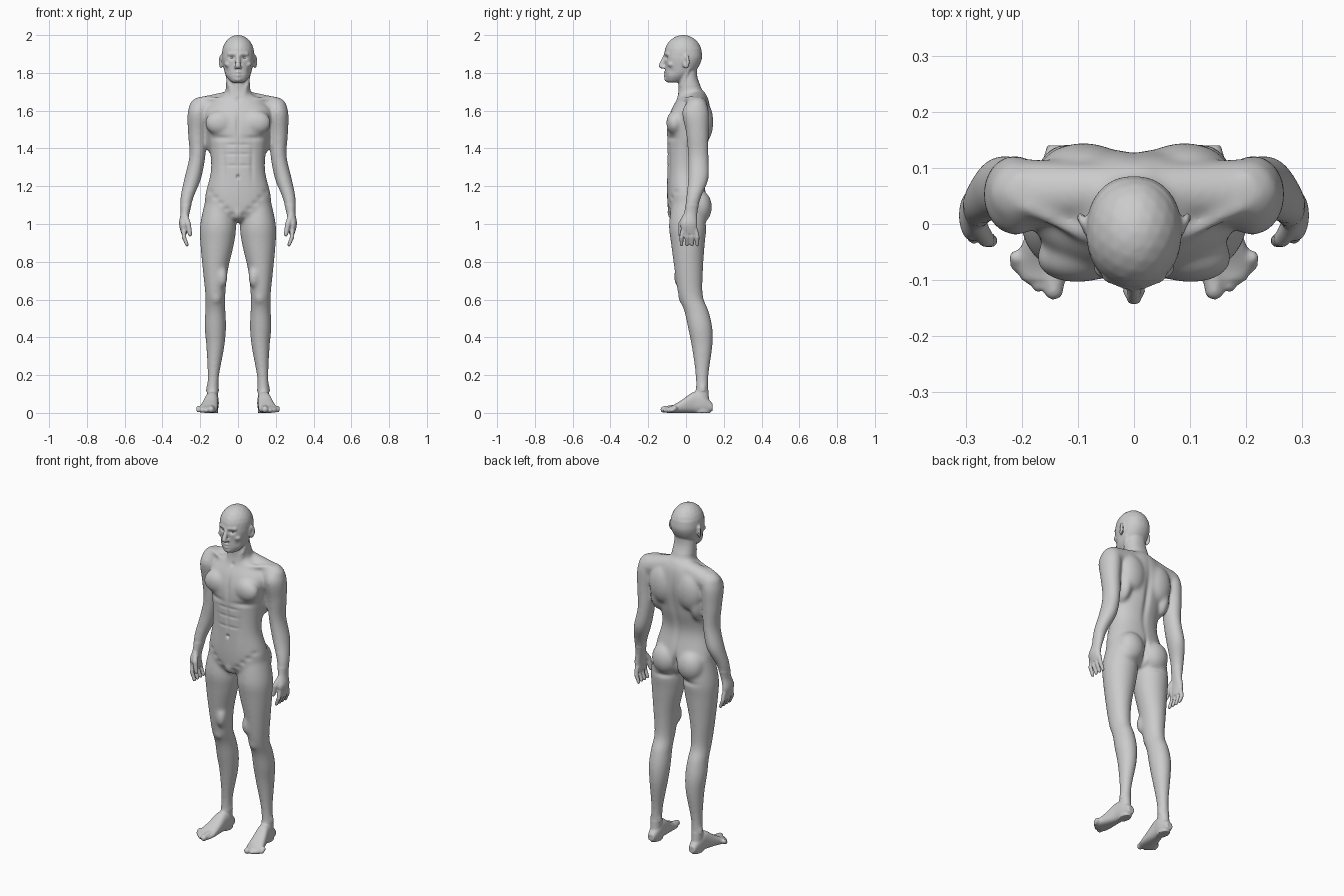
import bpy
import bmesh
import math
from mathutils import Matrix, Vector

cube = bpy.data.objects.get("Cube")
if cube:
    bpy.data.objects.remove(cube, do_unlink=True)

skin = bpy.data.materials.new("clay grey")
skin.use_nodes = True
grey = (.6, .6, .6, 1)
skin.diffuse_color = grey
for node in skin.node_tree.nodes:
    if node.type == "BSDF_PRINCIPLED":
        node.inputs["Base Color"].default_value = grey

form = bmesh.new()


def spline(before, start, end, after, t):
    """Smooth interpolation from start to end."""
    slope = (end - before) / 2
    next_slope = (after - start) / 2
    rise = end - start
    bend = 3 * rise - 2 * slope - next_slope
    twist = slope + next_slope - 2 * rise
    return start + t * (slope + t * (bend + t * twist))


def loft(rings, axis="z", power=2, sides=32, steps=6):
    """Skin through rings given as (position, centre x, half width, low edge, high edge)."""
    fine = []
    last = len(rings) - 1
    for i in range(last):
        near = [rings[max(0, min(last, i + k))] for k in (-1, 0, 1, 2)]
        fine += [[spline(*values, s / steps) for values in zip(*near)] for s in range(steps)]
    fine.append(rings[-1])
    loops = []
    for position, centre, width, low, high in fine:
        loop = []
        for k in range(sides):
            angle = math.tau * k / sides
            c, s = math.cos(angle), math.sin(angle)
            across = centre + width * math.copysign(abs(c) ** (2 / power), c)
            depth = math.copysign(abs(s) ** (2 / power), s)
            along = (low + high + (high - low) * depth) / 2
            point = (across, along, position) if axis == "z" else (across, position, along)
            loop.append(form.verts.new(point))
        loops.append(loop)
    for lower, upper in zip(loops, loops[1:]):
        for k in range(sides):
            n = (k + 1) % sides
            form.faces.new((lower[k], lower[n], upper[n], upper[k]))
    form.faces.new(loops[0][::-1])
    form.faces.new(loops[-1])


def blob(centre, radii, turn=0):
    """Ellipsoid mass, optionally turned about z."""
    matrix = (Matrix.Translation(centre) @ Matrix.Rotation(turn, 4, "Z")
              @ Matrix.Diagonal((*radii, 1)))
    bmesh.ops.create_icosphere(form, subdivisions=3, radius=1, matrix=matrix)


def chain(*beads):
    """Rounded rod through (x, y, z, radius) points."""
    for start, end in zip(beads, beads[1:]):
        a, b = Vector(start), Vector(end)
        count = max(2, int((b - a).length / (min(a.w, b.w) * .4)))
        for k in range(count + 1):
            bead = a.lerp(b, k / count)
            bmesh.ops.create_icosphere(form, subdivisions=2, radius=bead.w,
                                       matrix=Matrix.Translation(bead.xyz))


def mirror_parts():
    """Copy everything built so far to the right side."""
    everything = form.verts[:] + form.edges[:] + form.faces[:]
    for item in bmesh.ops.duplicate(form, geom=everything)["geom"]:
        if isinstance(item, bmesh.types.BMVert):
            item.co.x *= -1


def link_part(name, geometry):
    """Make a smooth-shaded object of one colour from a bmesh."""
    for face in geometry.faces:
        face.smooth = True
    mesh = bpy.data.meshes.new(name)
    geometry.to_mesh(mesh)
    geometry.free()
    mesh.materials.append(skin)
    part = bpy.data.objects.new(name, mesh)
    bpy.context.collection.objects.link(part)
    return part


# Left arm, from shoulder cap to palm
loft([(1.67, .2, .02, .03, .09), (1.6, .21, .055, -.02, .12), (1.48, .215, .05, 0, .12),
      (1.36, .215, .043, .01, .12), (1.24, .24, .045, .01, .12), (1.14, .27, .035, 0, .08),
      (1.06, .28, .024, -.01, .06), (1, .29, .022, -.03, .06), (.95, .285, .015, -.02, .06)])

# Fingers and thumb
for i in range(4):
    root, tip = .022 * i - .015, .028 * i - .024
    chain((.287, root, .97, .013), (.286, tip, .93, .012), (.27, tip, .89, .01))
chain((.28, 0, 1.04, .018), (.264, -.026, 1, .016), (.254, -.03, .945, .012))

# Left leg, with kneecap and inner thigh
loft([(1.14, .1, .07, -.07, .1), (1, .105, .095, -.09, .11), (.9, .11, .09, -.08, .1),
      (.75, .12, .066, -.06, .09), (.62, .12, .053, -.04, .09), (.54, .12, .054, -.01, .12),
      (.45, .12, .057, .01, .14), (.35, .12, .048, .03, .14), (.2, .13, .031, .05, .12),
      (.1, .135, .03, .05, .12), (0, .135, .03, .04, .13)])
blob((.116, -.016, .61), (.03, .025, .035))
blob((.085, -.03, .72), (.03, .035, .06))

# Left foot, toes and ankle bones
loft([(.14, .135, .02, .01, .05), (.09, .135, .033, 0, .1), (.04, .14, .036, 0, .11),
      (-.02, .15, .044, 0, .07), (-.07, .16, .05, 0, .04), (-.1, .16, .04, 0, .03)],
     axis="y", power=2.5)
chain((.14, -.07, .022, .021), (.143, -.118, .018, .018))
for i in range(4):
    x, reach = .17 + .013 * i, .012 * i - .11
    chain((x, -.06, .024, .014), (x, reach, .013, .012))
for x in (.11, .16):
    blob((x, .09, .13), (.012, .016, .02))

# Chest, shoulder blade, flank and buttock
blob((.088, -.052, 1.535), (.088, .052, .07), -.15)
blob((.09, .095, 1.54), (.08, .05, .11))
blob((.13, .05, 1.47), (.045, .075, .11))
blob((.083, .072, 1.09), (.08, .066, .09))

# Trapezius, collar bone and neck cord
chain((.03, .06, 1.66, .05), (.2, .055, 1.61, .064))
chain((.02, -.04, 1.645, .013), (.09, -.02, 1.66, .012), (.19, .03, 1.665, .013))
chain((.058, .01, 1.82, .014), (.04, -.022, 1.72, .015), (.018, -.038, 1.65, .012))

# Brow, cheek, nostril, lips and ear
chain((.012, -.106, 1.9, .012), (.045, -.092, 1.9, .013))
blob((.05, -.078, 1.845), (.022, .02, .018))
blob((.011, -.12, 1.83), (.009, .012, .009))
for z in (1.787, 1.802):
    chain((0, -.111, z, .009), (.022, -.1, 1.794, .006))
blob((.09, 0, 1.86), (.009, .022, .038), -.4)

mirror_parts()

# Torso, neck and face: (height, half width, front, back)
torso = [(1.01, .07, -.05, .06), (1.06, .155, -.09, .1), (1.14, .175, -.1, .11),
         (1.28, .144, -.1, .085), (1.4, .15, -.1, .11), (1.52, .17, -.1, .13),
         (1.6, .18, -.08, .13), (1.66, .12, -.05, .12), (1.7, .06, -.04, .1)]
neck = [(1.62, .08, -.04, .12), (1.7, .067, -.04, .09), (1.78, .06, -.04, .06),
        (1.86, .05, -.04, .06)]
face_shape = [(1.93, .08, -.105, .08), (1.88, .085, -.113, .085), (1.83, .077, -.11, .065),
              (1.79, .066, -.11, .03), (1.76, .045, -.105, -.01), (1.75, .03, -.1, -.03)]
for profile in (torso, neck, face_shape):
    loft([(z, 0, *size) for z, *size in profile], power=2.2)

# Cranium, nose, chin and pubic mound
blob((0, -.015, 1.901), (.086, .1, .1))
chain((0, -.11, 1.89, .011), (0, -.131, 1.837, .0145))
blob((0, -.098, 1.768), (.022, .017, .016))
blob((0, -.055, 1.06), (.045, .045, .045))

# Fuse all masses into one skin
bmesh.ops.recalc_face_normals(form, faces=form.faces)
body = link_part("body", form)
fuse = body.modifiers.new("fuse", "REMESH")
fuse.mode = "VOXEL"
fuse.voxel_size = .005
relax = body.modifiers.new("relax", "SMOOTH")
relax.iterations = 5
bpy.context.view_layer.update()
flesh = bmesh.new()
flesh.from_object(body, bpy.context.evaluated_depsgraph_get())
body.modifiers.clear()


def is_muscle(point):
    """Everything but the head, hands and feet."""
    hand = abs(point.x) > .22 and point.z < 1.1
    return .12 < point.z < 1.73 and not hand


# Blend muscles more broadly, leaving face, hands and feet crisp
broad = [v for v in flesh.verts if is_muscle(v.co)]
for _ in range(28):
    bmesh.ops.smooth_vert(flesh, verts=broad, factor=.5,
                          use_axis_x=True, use_axis_y=True, use_axis_z=True)
flesh.normal_update()

# Sculpted hollows: centre, reach, depth
strokes = [
    ((0, -.1, 1.53), (.012, .05, .06), .007),   # breastbone
    ((0, -.1, 1.36), (.01, .05, .08), .004),    # belly midline
    ((0, -.1, 1.25), (.008, .03, .01), .012),   # navel
    ((0, .12, 1.4), (.018, .06, .17), .011),    # spine
    ((0, .11, 1.08), (.011, .06, .06), .022),   # buttock cleft
    ((.08, .1, 1), (.05, .05, .014), .007),     # buttock fold
    ((.09, -.09, 1.455), (.055, .05, .014), .006),  # under chest
    ((.075, -.09, 1.32), (.012, .05, .09), .004),   # belly side
    ((0, -.04, 1.66), (.012, .03, .012), .006),     # throat notch
    ((.033, -.1, 1.88), (.014, .02, .009), .012),   # eye socket
    ((0, -.115, 1.795), (.022, .02, .004), .005),   # mouth
    ((.06, -.08, 1.81), (.016, .03, .02), .004),    # cheek hollow
    ((.1, -.006, 1.86), (.012, .009, .018), .007),  # ear bowl
]
# Belly rows and groin line
strokes += [((.03, -.1, z), (.035, .04, .008), .003) for z in (1.31, 1.37, 1.42)]
strokes += [((.03 + .03 * k, -.08, 1.05 + .03 * k), (.016, .05, .014), .004) for k in range(5)]


def hollow_depth(point):
    """Summed depth of all strokes at a point, alike on both sides."""
    mirrored = (abs(point.x), point.y, point.z)
    total = 0
    for centre, reach, depth in strokes:
        distance = sum(((p - c) / r) ** 2 for p, c, r in zip(mirrored, centre, reach))
        if distance < 9:
            total += depth * math.exp(-distance)
    return total


for v in flesh.verts:
    v.co -= v.normal * hollow_depth(v.co)
for face in flesh.faces:
    face.smooth = True
flesh.to_mesh(body.data)
flesh.free()

# Eyes
for name, side in (("left_eye", 1), ("right_eye", -1)):
    ball = bmesh.new()
    bmesh.ops.create_uvsphere(ball, u_segments=24, v_segments=16, radius=.012,
                              matrix=Matrix.Translation((.032 * side, -.087, 1.88)))
    link_part(name, ball)
